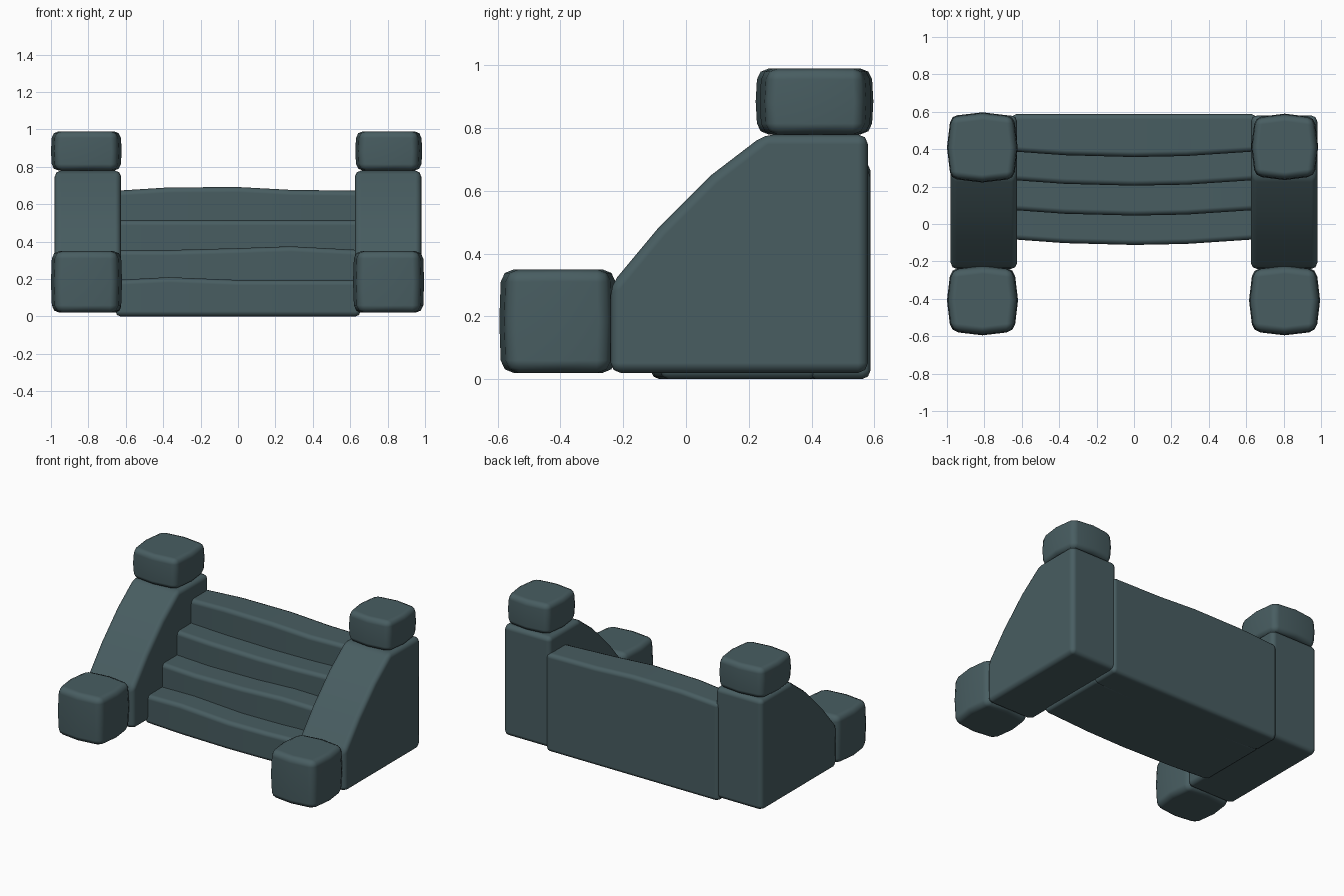
import bpy, bmesh

if "Cube" in bpy.data.objects:
    bpy.data.objects.remove(bpy.data.objects["Cube"])

stone = bpy.data.materials.new("dark slate stone")
stone.diffuse_color = (0.065, 0.11, 0.12, 1)
stone.use_nodes = True
stone.node_tree.nodes["Principled BSDF"].inputs["Base Color"].default_value = stone.diffuse_color


def finish(name, bm, bevel):
    """Turn a bmesh into a smooth object with rounded outer edges."""
    bmesh.ops.recalc_face_normals(bm, faces=bm.faces)
    for f in bm.faces:
        f.smooth = True
    me = bpy.data.meshes.new(name)
    bm.to_mesh(me)
    bm.free()
    me.materials.append(stone)
    ob = bpy.data.objects.new(name, me)
    bpy.context.collection.objects.link(ob)
    mod = ob.modifiers.new("rounded edges", 'BEVEL')
    mod.width = bevel
    mod.segments = 2
    mod.limit_method = 'ANGLE'
    mod.angle_limit = 0.5
    mod.harden_normals = True
    return ob


def extrude(bm, loops):
    """Skin equal-length closed loops and cap both ends."""
    rings = [[bm.verts.new(p) for p in loop] for loop in loops]
    n = len(rings[0])
    for a, b in zip(rings, rings[1:]):
        for i in range(n):
            j = (i + 1) % n
            bm.faces.new((a[i], a[j], b[j], b[i]))
    bm.faces.new(rings[0])
    bm.faces.new(rings[-1])


def block(name, lo, hi, bevel, bulge=0.02, waist=0.006):
    """Post block whose four sides swell out towards the middle."""
    cx, cy = (lo[0] + hi[0]) / 2, (lo[1] + hi[1]) / 2
    hx, hy = (hi[0] - lo[0]) / 2, (hi[1] - lo[1]) / 2
    loops = []
    for t in (0, 0.5, 1):
        s = waist if t != 0.5 else 0
        a, b = hx - s, hy - s
        p, q = a - bulge, b - bulge
        z = lo[2] + t * (hi[2] - lo[2])
        ring = [(-p, -q), (0, -b), (p, -q), (a, 0), (p, q), (0, b), (-p, q), (-a, 0)]
        loops.append([(cx + x, cy + y, z) for x, y in ring])
    bm = bmesh.new()
    extrude(bm, loops)
    return finish(name, bm, bevel)


# side walls with a curved slope
profile = [(-0.24, 0.02), (0.58, 0.02), (0.58, 0.78), (0.25, 0.78),
           (0.08, 0.65), (-0.09, 0.48), (-0.24, 0.30)]
for side, s in (("left", -1), ("right", 1)):
    bm = bmesh.new()
    extrude(bm, [[(s * x, y, z) for y, z in profile] for x in (0.625, 0.98)])
    finish(side + "_wall", bm, 0.032)

# lower and upper post blocks
for side, x0, x1 in (("left", -1.0, -0.62), ("right", 0.615, 0.995)):
    block(side + "_lower_block", (x0, -0.595, 0.02), (x1, -0.22, 0.35), 0.04)
block("left_upper_block", (-1.0, 0.222, 0.78), (-0.622, 0.597, 0.99), 0.035)
block("right_upper_block", (0.627, 0.235, 0.78), (0.985, 0.59, 0.99), 0.035)

# four worn steps: front y, back y, top heights across x
xs = (-0.655, -0.37, 0, 0.28, 0.655)
steps = [
    (-0.112, 0.42, (0.195, 0.210, 0.195, 0.195, 0.195)),
    (0.045, 0.44, (0.355, 0.355, 0.365, 0.375, 0.355)),
    (0.205, 0.46, (0.515, 0.515, 0.515, 0.515, 0.515)),
    (0.358, 0.588, (0.672, 0.690, 0.692, 0.677, 0.672)),
]
for i, (front, back, tops) in enumerate(steps):
    bm = bmesh.new()
    bottom = 0.0 if i in (0, 3) else 0.03
    loops = []
    for x, top in zip(xs, tops):
        f = front + 0.03 * (x / 0.65) ** 2
        loops.append([(x, f, bottom), (x, back, bottom), (x, back, top), (x, f, top)])
    extrude(bm, loops)
    finish("step_%d" % (i + 1), bm, 0.028)
